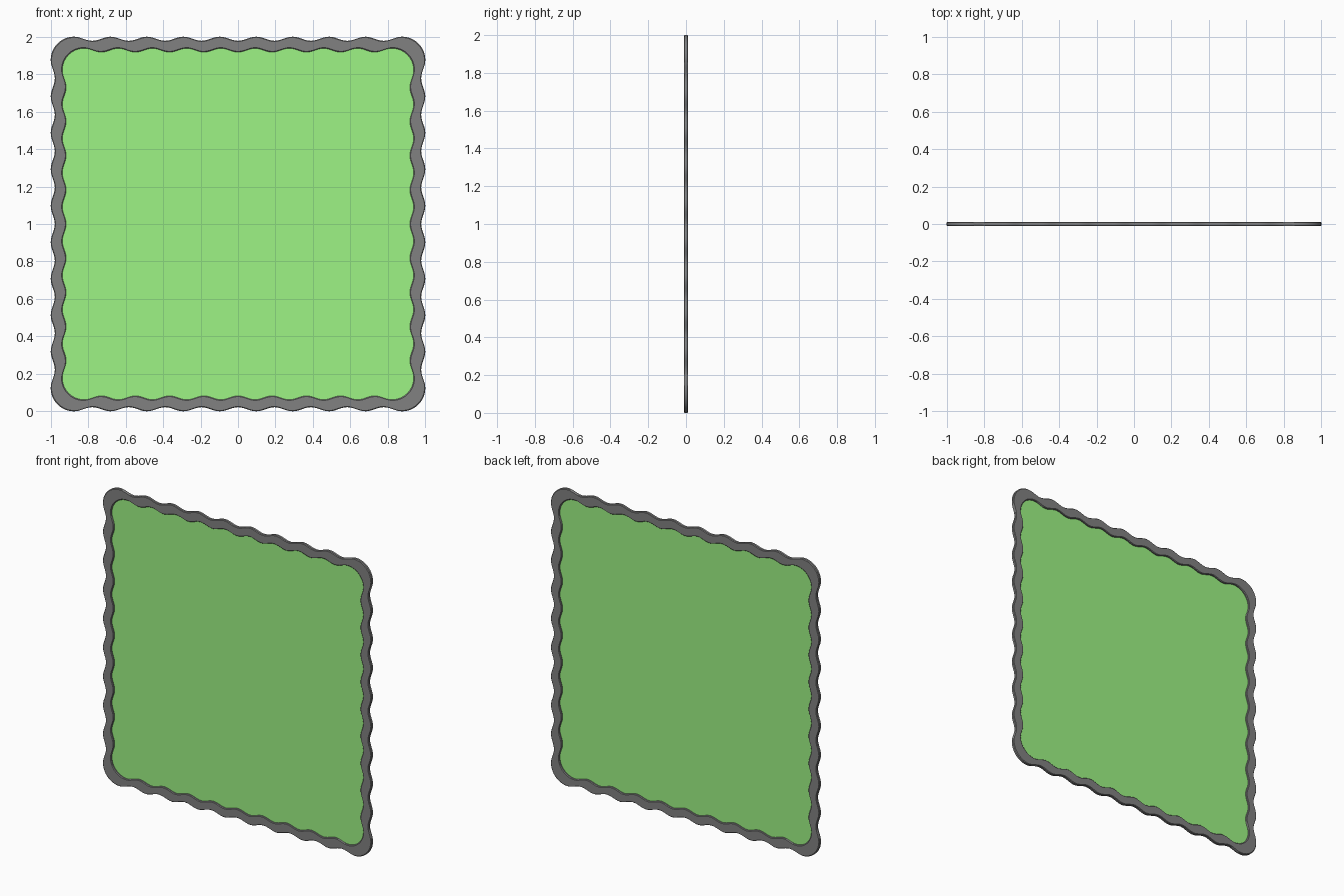
import bpy, bmesh, math

if "Cube" in bpy.data.objects:
    bpy.data.objects.remove(bpy.data.objects["Cube"])

PITCH = 0.1945          # wave length along each side
HALF = 4.5 * PITCH      # wavy length from centre to corner arc
WAVE = 0.022            # wave depth
RADIUS = 1.0 - HALF     # corner radius
INNER = 0.938           # inner outline is the outer one scaled
DEPTH = 0.011           # half thickness of the frame
EASE = 0.004            # eased edge of the frame section


def outline(scale):
    """Closed scalloped square with round corners, as (x, z) around the centre."""
    side, steps = [], 9 * 12
    for i in range(steps):
        x = HALF - 2 * HALF * i / steps
        side.append((x, 1 - WAVE * (1 - math.cos(2 * math.pi * (x - HALF) / PITCH)) / 2))
    for i in range(16):
        a = math.pi / 2 + math.pi / 2 * i / 16
        side.append((-HALF + RADIUS * math.cos(a), HALF + RADIUS * math.sin(a)))
    pts = []
    for q in range(4):
        c, s = round(math.cos(q * math.pi / 2)), round(math.sin(q * math.pi / 2))
        pts += [(scale * (x * c - z * s), scale * (x * s + z * c)) for x, z in side]
    return pts


def finish(name, bm, color):
    bmesh.ops.recalc_face_normals(bm, faces=bm.faces)
    me = bpy.data.meshes.new(name)
    bm.to_mesh(me)
    bm.free()
    ob = bpy.data.objects.new(name, me)
    bpy.context.collection.objects.link(ob)
    mat = bpy.data.materials.new(name + "_color")
    mat.diffuse_color = color
    mat.use_nodes = True
    mat.node_tree.nodes["Principled BSDF"].inputs["Base Color"].default_value = mat.diffuse_color
    me.materials.append(mat)
    bpy.ops.object.select_all(action='DESELECT')
    ob.select_set(True)
    bpy.context.view_layer.objects.active = ob
    bpy.ops.object.shade_smooth_by_angle(angle=math.radians(35))


# Scalloped frame: a section with eased edges swept between the two outlines
bm = bmesh.new()
section = [(1 - EASE, -DEPTH), (1, EASE - DEPTH), (1, DEPTH - EASE), (1 - EASE, DEPTH),
           (INNER + EASE, DEPTH), (INNER, DEPTH - EASE),
           (INNER, EASE - DEPTH), (INNER + EASE, -DEPTH)]
loops = [[bm.verts.new((x, y, 1 + z)) for x, z in outline(s)] for s, y in section]
n = len(loops[0])
for k in range(len(loops)):
    a, b = loops[k], loops[(k + 1) % len(loops)]
    for i in range(n):
        j = (i + 1) % n
        bm.faces.new((a[i], a[j], b[j], b[i]))
finish("frame", bm, (0.22, 0.22, 0.22, 1))

# Thin pane filling the frame
bm = bmesh.new()
bm.faces.new([bm.verts.new((x, 0, 1 + z)) for x, z in outline(INNER)])
finish("pane", bm, (0.337, 0.9, 0.232, 1))
